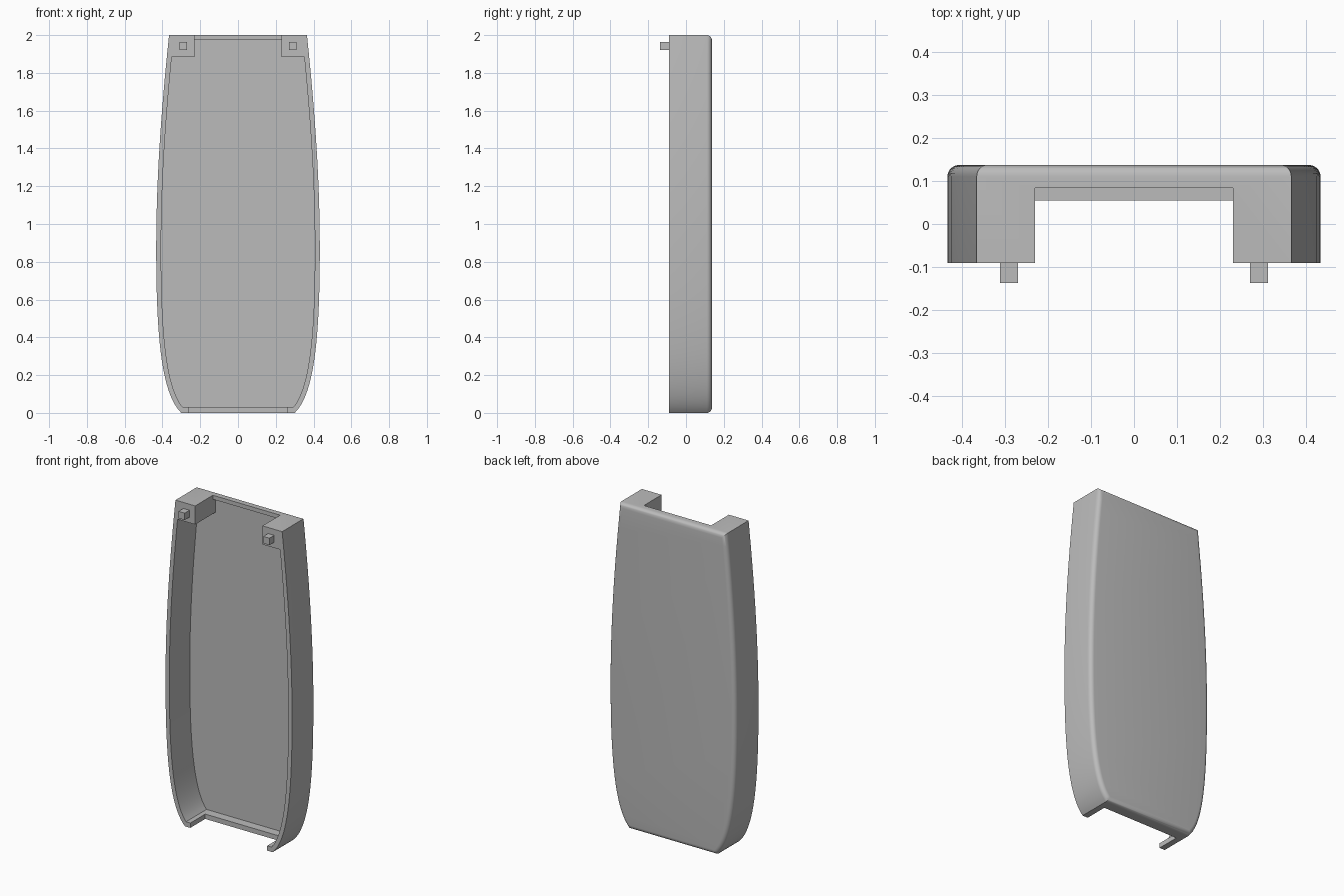
import bpy, bmesh
from math import radians
from mathutils import Vector
from mathutils.geometry import interpolate_bezier

if "Cube" in bpy.data.objects:
    bpy.data.objects.remove(bpy.data.objects["Cube"])

FRONT, BACK = -0.09, 0.137
WALL = 0.026

grey = bpy.data.materials.new("plain_grey")
grey.use_nodes = True
grey.diffuse_color = (0.5, 0.5, 0.5, 1)
grey.node_tree.nodes["Principled BSDF"].inputs["Base Color"].default_value = (0.5, 0.5, 0.5, 1)


def finish(name, bm):
    bmesh.ops.recalc_face_normals(bm, faces=bm.faces)
    mesh = bpy.data.meshes.new(name)
    bm.to_mesh(mesh)
    bm.free()
    mesh.materials.append(grey)
    obj = bpy.data.objects.new(name, mesh)
    bpy.context.collection.objects.link(obj)
    return obj


def prism(name, half, y0, y1, round_back=0):
    """Mirror a half outline of (x, z) points and extrude it along y."""
    outline = list(half) + [(-x, z) for x, z in reversed(half)]
    bm = bmesh.new()
    face = bm.faces.new([bm.verts.new((x, y0, z)) for x, z in outline])
    out = bmesh.ops.extrude_face_region(bm, geom=[face])
    verts = [v for v in out["geom"] if isinstance(v, bmesh.types.BMVert)]
    bmesh.ops.translate(bm, verts=verts, vec=(0, y1 - y0, 0))
    bmesh.ops.recalc_face_normals(bm, faces=bm.faces)
    if round_back:
        edges = [e for e in bm.edges if all(v.co.y > y1 - 1e-5 for v in e.verts)]
        bmesh.ops.bevel(bm, geom=edges, offset=round_back, segments=6,
                        profile=0.5, affect="EDGES", clamp_overlap=True)
    return finish(name, bm)


def box(name, x0, x1, y0, y1, z0, z1):
    bm = bmesh.new()
    bmesh.ops.create_cube(bm, size=1)
    for v in bm.verts:
        v.co = (x1 if v.co.x > 0 else x0, y1 if v.co.y > 0 else y0, z1 if v.co.z > 0 else z0)
    return finish(name, bm)


# Side curve, from the top corner to the bottom corner
upper = [Vector(p) for p in ((0.365, 2), (0.405, 1.62), (0.433, 1.25), (0.433, 0.87))]
lower = [Vector(p) for p in ((0.433, 0.87), (0.433, 0.4), (0.405, 0.1), (0.3, 0))]
side = interpolate_bezier(*upper, 16)[:-1] + interpolate_bezier(*lower, 24)
side = [Vector((p[0], p[1])) for p in side]

# Inner wall curve, offset along the normals
inner = []
for i, p in enumerate(side):
    t = (side[min(i + 1, len(side) - 1)] - side[max(i - 1, 0)]).normalized()
    inner.append(p + Vector((t.y, -t.x)) * WALL)


def inner_at(z):
    for a, b in zip(inner, inner[1:]):
        if a.y >= z >= b.y:
            return a.lerp(b, (a.y - z) / (a.y - b.y)).x
    return inner[-1].x


# Cavity outline leaves the two corner blocks and the end lips standing
BLOCK_Z, BLOCK_X, LIP_LOW, LIP_HIGH = 1.885, 0.23, 0.03, 1.975
cavity = [(BLOCK_X, LIP_HIGH), (BLOCK_X, BLOCK_Z), (inner_at(BLOCK_Z), BLOCK_Z)]
cavity += [tuple(p) for p in inner if LIP_LOW + 0.003 < p.y < BLOCK_Z - 0.003]
cavity.append((inner_at(LIP_LOW), LIP_LOW))

shell = prism("cover_shell", [tuple(p) for p in side], FRONT, BACK, 0.027)
cutters = [
    prism("cavity_cutter", cavity, -0.3, 0.11),
    box("top_notch_cutter", -BLOCK_X, BLOCK_X, -0.3, 0.083, 1.93, 2.1),
    box("bottom_notch_cutter", -0.263, 0.263, -0.3, 0.055, -0.1, 0.08),
]
for cutter in cutters:
    cutter.hide_render = True
    mod = shell.modifiers.new(cutter.name, "BOOLEAN")
    mod.operation, mod.solver, mod.object = "DIFFERENCE", "EXACT", cutter

# Apply the cuts and drop the cutters
bpy.context.view_layer.update()
cut = bpy.data.meshes.new_from_object(shell.evaluated_get(bpy.context.evaluated_depsgraph_get()))
shell.modifiers.clear()
shell.data = cut
for cutter in cutters:
    bpy.data.objects.remove(cutter)

# Locating pegs on the corner blocks
for label, s in (("left", 1), ("right", -1)):
    xs = sorted((s * 0.269, s * 0.311))
    box(label + "_peg", xs[0], xs[1], -0.137, FRONT, 1.92, 1.963)

bpy.ops.object.select_all(action="DESELECT")
shell.select_set(True)
bpy.context.view_layer.objects.active = shell
bpy.ops.object.shade_smooth_by_angle(angle=radians(30))
